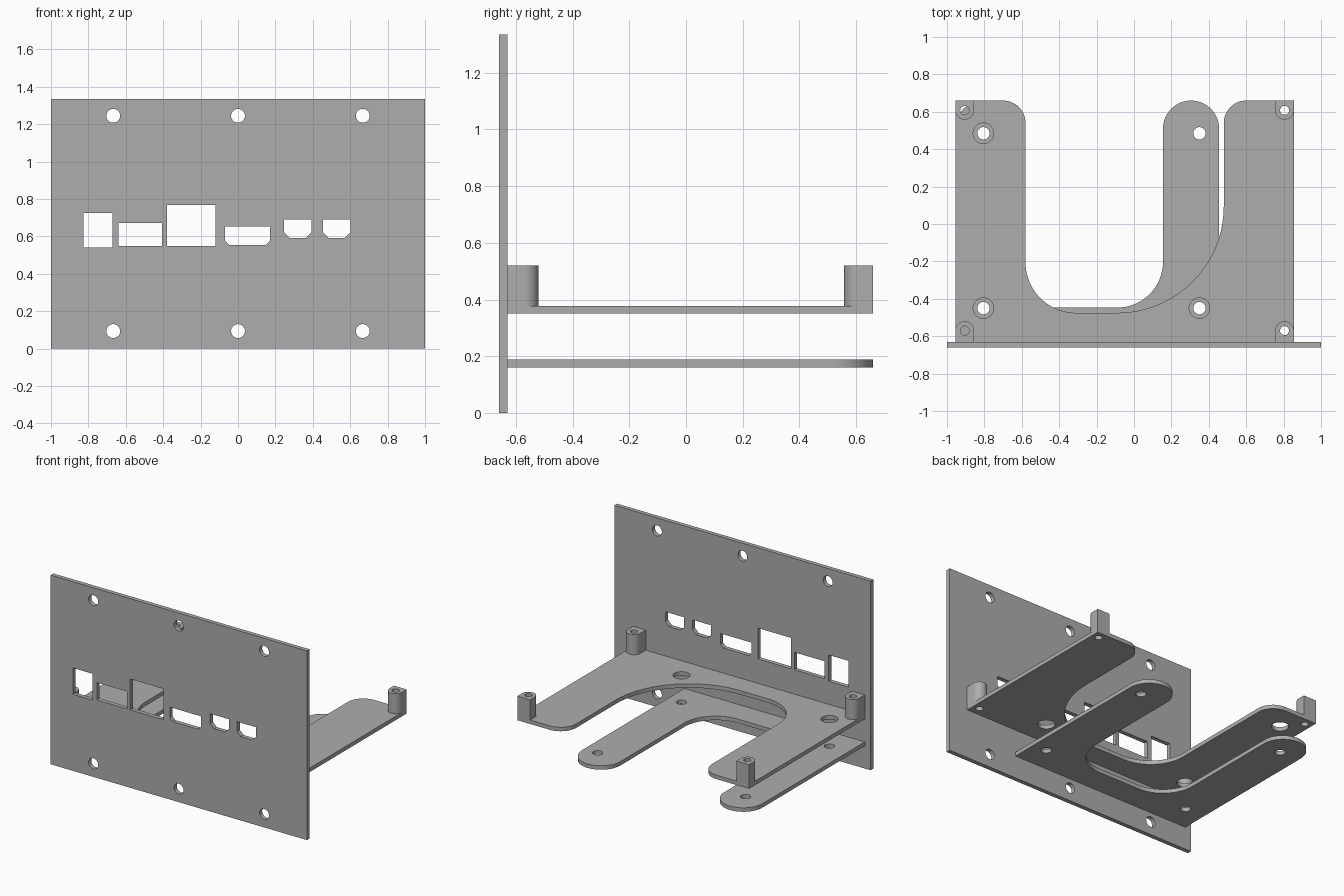
import bpy, bmesh, math
from mathutils import Matrix, Vector

cube = bpy.data.objects.get("Cube")
if cube:
    bpy.data.objects.remove(cube, do_unlink=True)

grey = bpy.data.materials.new("plain grey")
grey.use_nodes = True
colour = (0.42, 0.42, 0.42, 1)
grey.diffuse_color = colour
grey.node_tree.nodes["Principled BSDF"].inputs["Base Color"].default_value = colour


def outline(corners, steps=12):
    """Polygon from (x, y, radius) corners, each filleted by its radius."""
    pts = []
    n = len(corners)
    for i, (x, y, r) in enumerate(corners):
        p = Vector((x, y))
        if r == 0:
            pts.append(p)
            continue
        a = (Vector(corners[i - 1][:2]) - p).normalized()
        b = (Vector(corners[(i + 1) % n][:2]) - p).normalized()
        centre = p + (a + b) * r          # all filleted corners are right angles
        for k in range(steps + 1):
            t = k / steps * math.pi / 2
            pts.append(centre - b * r * math.cos(t) - a * r * math.sin(t))
    return [p for i, p in enumerate(pts) if (p - pts[i - 1]).length > 1e-4]


def box(x0, x1, y0, y1, r=0):
    return outline([(x0, y0, r), (x1, y0, r), (x1, y1, r), (x0, y1, r)])


def circle(x, y, r):
    return box(x - r, x + r, y - r, y + r, r)


def port(x0, x1, y0, y1, c):
    """Opening with clipped lower corners."""
    return outline([(x0 + c, y0, 0), (x1 - c, y0, 0), (x1, y0 + c, 0),
                    (x1, y1, 0), (x0, y1, 0), (x0, y0 + c, 0)])


def sheet(name, loops, z0, z1, matrix=Matrix()):
    """Extrude an outline with holes from z0 to z1."""
    bm = bmesh.new()
    for loop in loops:
        vs = [bm.verts.new((p.x, p.y, z0)) for p in loop]
        for i, v in enumerate(vs):
            bm.edges.new((vs[i - 1], v))
    bmesh.ops.triangle_fill(bm, edges=bm.edges[:], use_beauty=True, normal=(0, 0, 1))
    ext = bmesh.ops.extrude_face_region(bm, geom=bm.faces[:], use_keep_orig=True)
    top = [g for g in ext["geom"] if isinstance(g, bmesh.types.BMVert)]
    bmesh.ops.translate(bm, verts=top, vec=(0, 0, z1 - z0))
    bmesh.ops.recalc_face_normals(bm, faces=bm.faces[:])
    bm.transform(matrix)
    mesh = bpy.data.meshes.new(name)
    bm.to_mesh(mesh)
    bm.free()
    mesh.materials.append(grey)
    ob = bpy.data.objects.new(name, mesh)
    bpy.context.collection.objects.link(ob)
    bpy.ops.object.select_all(action="DESELECT")
    ob.select_set(True)
    bpy.context.view_layer.objects.active = ob
    bpy.ops.object.shade_smooth_by_angle(angle=math.radians(30))
    return ob


FRONT, BACK = -0.63, 0.66

# Upright front panel with screw holes and connector openings
panel = [box(-1, 1, 0, 1.335)]
panel += [circle(x, z, 0.037) for x in (-0.667, 0, 0.667) for z in (0.094, 1.245)]
panel += [box(-0.826, -0.672, 0.54, 0.726),
          box(-0.64, -0.405, 0.55, 0.673),
          box(-0.38, -0.12, 0.55, 0.768),
          port(-0.07, 0.172, 0.555, 0.652, 0.022),
          port(0.245, 0.392, 0.592, 0.69, 0.03),
          port(0.455, 0.602, 0.592, 0.69, 0.03)]
sheet("front_panel", panel, -FRONT, BACK, Matrix.Rotation(math.pi / 2, 4, "X"))

# Upper U-shaped tray
post_x, post_y = (-0.905, 0.805), (-0.57, 0.608)
upper = [outline([(-0.955, FRONT, 0), (0.855, FRONT, 0), (0.855, BACK, 0),
                  (0.48, BACK, 0.12), (0.48, -0.475, 0.57),
                  (-0.58, -0.475, 0.27), (-0.58, BACK, 0.12), (-0.955, BACK, 0)], 20)]
upper += [circle(x, y, 0.055) for x, y in ((-0.805, 0.485), (-0.805, -0.45), (0.35, -0.45))]
upper += [circle(x, y, 0.024) for x in post_x for y in post_y]
sheet("upper_tray", upper, 0.35, 0.378)

# Lower U-shaped tray with round-ended arms
lower = [outline([(-0.955, FRONT, 0), (0.455, FRONT, 0), (0.455, BACK, 0.15),
                  (0.155, BACK, 0.15), (0.155, -0.447, 0.245),
                  (-0.655, -0.447, 0.245), (-0.655, BACK, 0.15), (-0.955, BACK, 0.15)], 16)]
lower += [circle(x, y, 0.033) for x in (-0.805, 0.35) for y in (-0.45, 0.485)]
sheet("lower_tray", lower, 0.16, 0.188)

# Four hollow standoff posts, rounded on the side facing inward
for side, x in zip(("right", "left"), post_x):
    for end, y, edge in (("front", post_y[0], FRONT), ("back", post_y[1], BACK)):
        tip = y + math.copysign(0.05, y - edge)
        shape = outline([(x - 0.05, edge, 0), (x + 0.05, edge, 0),
                         (x + 0.05, tip, 0.05), (x - 0.05, tip, 0.05)])
        sheet(f"{end}_{side}_post", [shape, circle(x, y, 0.024)], 0.378, 0.52)
